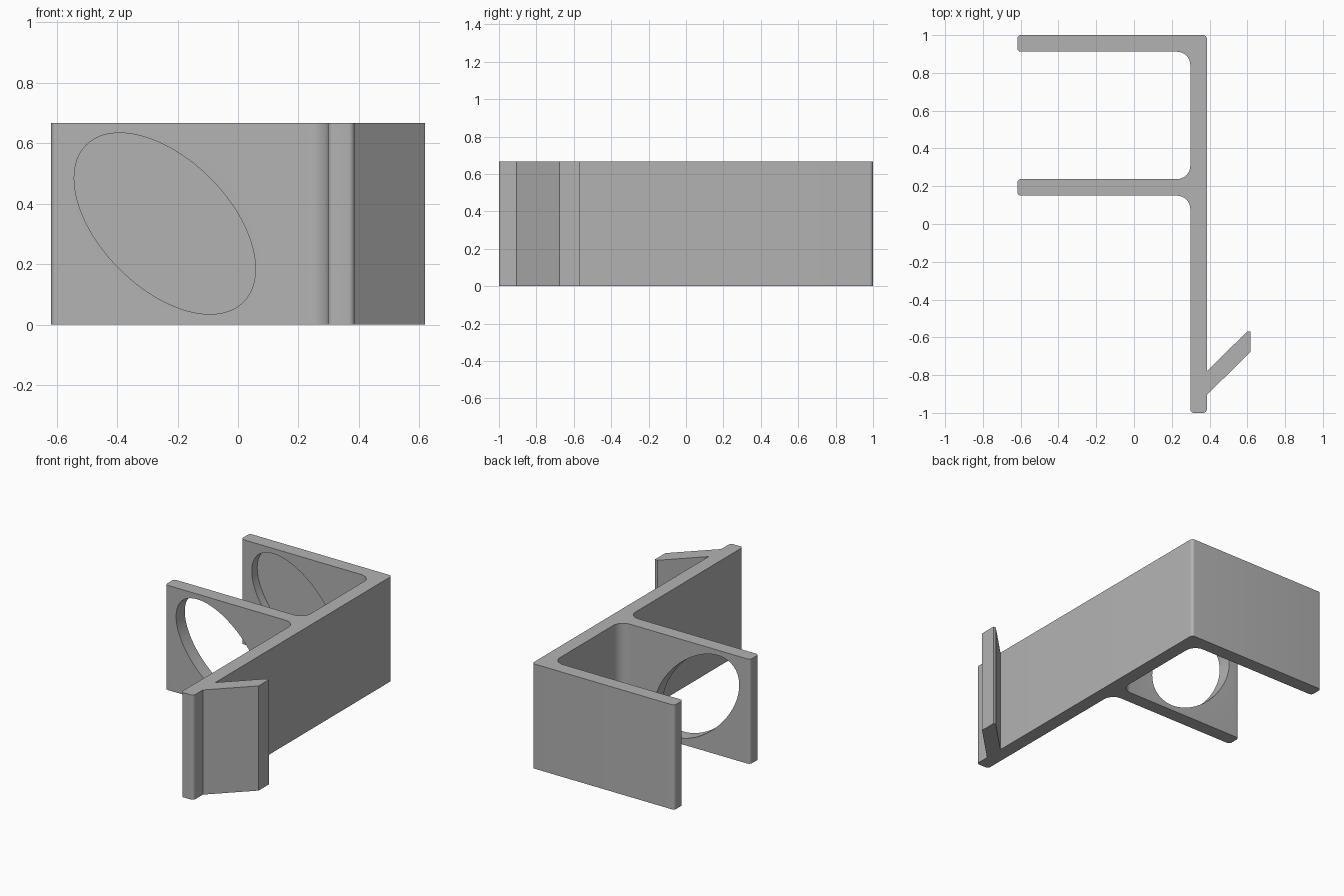
import bpy, bmesh, math
from mathutils import Vector, Matrix

cube = bpy.data.objects.get("Cube")
if cube:
    bpy.data.objects.remove(cube)

HEIGHT = 0.667

# Plain grey plastic
grey = bpy.data.materials.new("grey_plastic")
grey.use_nodes = True
grey.diffuse_color = (0.45, 0.45, 0.45, 1)
grey.node_tree.nodes["Principled BSDF"].inputs["Base Color"].default_value = (0.45, 0.45, 0.45, 1)


def round_corners(corners, steps=8):
    """Replace each (x, y, radius) corner by a tangent arc."""
    points = []
    for i, (x, y, r) in enumerate(corners):
        p = Vector((x, y))
        if r == 0:
            points.append(p)
            continue
        a = (Vector(corners[i - 1][:2]) - p).normalized()
        b = (Vector(corners[(i + 1) % len(corners)][:2]) - p).normalized()
        half = a.angle(b) / 2
        centre = p + (a + b).normalized() * r / math.sin(half)
        start = p + a * r / math.tan(half) - centre
        end = p + b * r / math.tan(half) - centre
        sweep = start.angle_signed(end)
        for k in range(steps + 1):
            points.append(centre + Matrix.Rotation(-sweep * k / steps, 2) @ start)
    return points


def extrude(name, points, depth):
    """Make a solid by extruding a flat outline along z."""
    bm = bmesh.new()
    face = bm.faces.new([bm.verts.new((p.x, p.y, 0)) for p in points])
    top = bmesh.ops.extrude_face_region(bm, geom=[face])["geom"]
    bmesh.ops.translate(bm, vec=(0, 0, depth),
                        verts=[v for v in top if isinstance(v, bmesh.types.BMVert)])
    bmesh.ops.recalc_face_normals(bm, faces=bm.faces)
    mesh = bpy.data.meshes.new(name)
    bm.to_mesh(mesh)
    bm.free()
    obj = bpy.data.objects.new(name, mesh)
    bpy.context.collection.objects.link(obj)
    mesh.materials.append(grey)
    return obj


# Bracket outline: spine, two arms and slanted hook
E, F = 0.02, 0.07          # edge rounding, inside fillet
LEFT, IN, OUT = -0.618, 0.298, 0.386
outline = [
    (IN, -1, E), (OUT, -1, E),
    (OUT, -0.905, 0), (0.618, -0.675, 0), (0.618, -0.568, 0), (0.6, -0.568, 0), (OUT, -0.78, 0),
    (OUT, 1, E), (LEFT, 1, E), (LEFT, 0.912, E), (IN, 0.912, F),
    (IN, 0.238, F), (LEFT, 0.238, E), (LEFT, 0.15, E), (IN, 0.15, F),
]
bracket = extrude("bracket", round_corners(outline), HEIGHT)

# Tilted oval cutter: through the middle arm, part way into the back arm
oval = [Vector((0.367 * math.cos(t), 0.212 * math.sin(t)))
        for t in (math.tau * k / 96 for k in range(96))]
cutter = extrude("oval_cutter", oval, 0.917)
cutter.matrix_world = (Matrix.Translation((-0.242, 0.967, 0.334))
                       @ Matrix.Rotation(math.radians(45), 4, 'Y')
                       @ Matrix.Rotation(math.radians(90), 4, 'X'))
cutter.hide_render = True
cutter.hide_set(True)

cut = bracket.modifiers.new("oval_opening", 'BOOLEAN')
cut.operation = 'DIFFERENCE'
cut.solver = 'EXACT'
cut.object = cutter

# Bake the cut, then shade the fillets smooth
bpy.ops.object.select_all(action='DESELECT')
bpy.context.view_layer.objects.active = bracket
bracket.select_set(True)
bpy.ops.object.modifier_apply(modifier=cut.name)
bpy.data.objects.remove(cutter)
bpy.ops.object.shade_smooth_by_angle(angle=math.radians(30))
